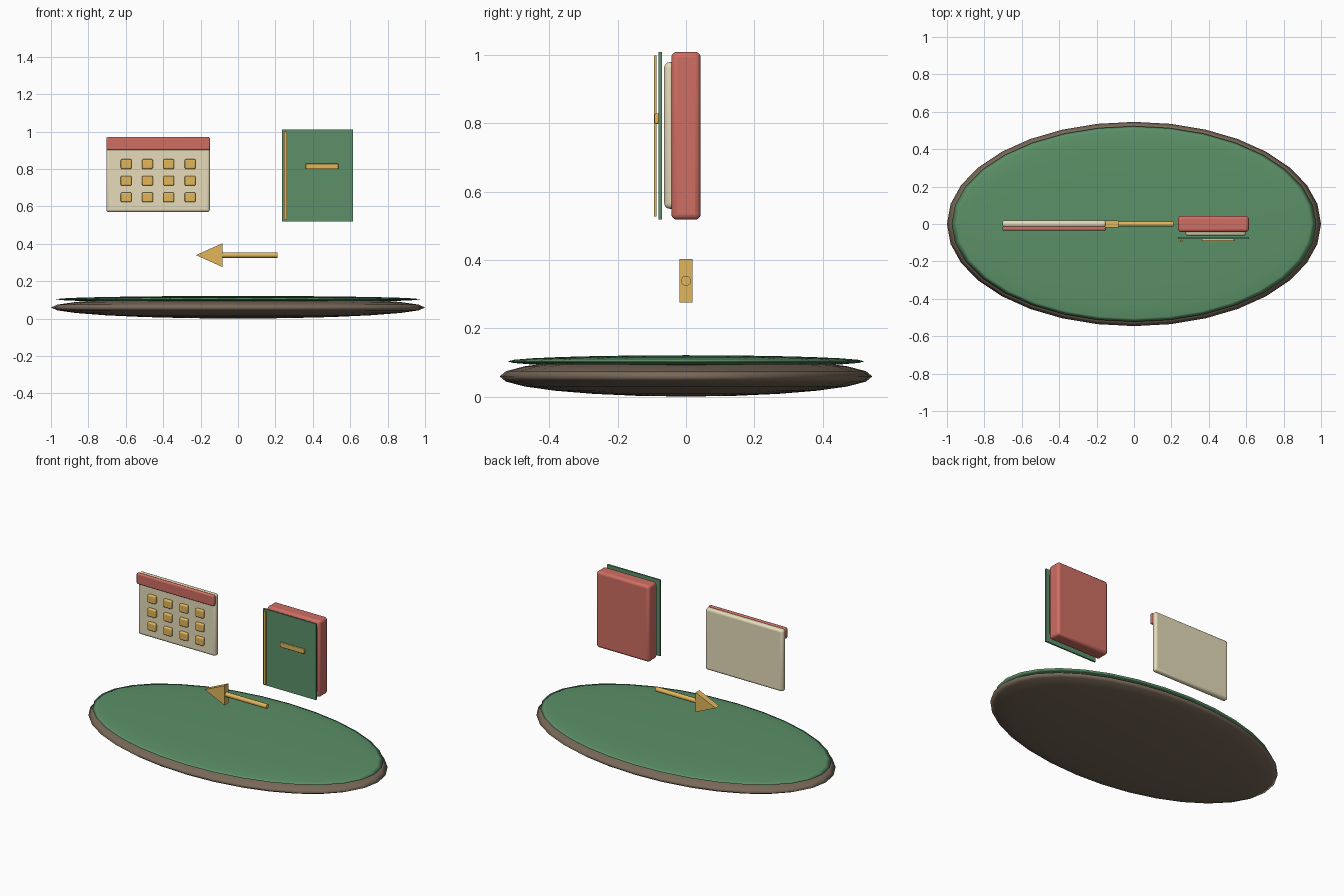
import bpy, bmesh, math

if "Cube" in bpy.data.objects:
    bpy.data.objects.remove(bpy.data.objects["Cube"])


def make_mat(name, rgb):
    m = bpy.data.materials.new(name)
    m.diffuse_color = (*rgb, 1)
    m.use_nodes = True
    m.node_tree.nodes["Principled BSDF"].inputs["Base Color"].default_value = m.diffuse_color
    return m


GREEN = make_mat("green", (0.106, 0.28, 0.138))
RED = make_mat("red", (0.62, 0.155, 0.124))
CREAM = make_mat("cream", (0.79, 0.71, 0.49))
GOLD = make_mat("gold", (0.75, 0.47, 0.105))
BROWN = make_mat("brown", (0.19, 0.14, 0.10))


def add_object(name, bm, mat):
    bmesh.ops.recalc_face_normals(bm, faces=bm.faces)
    me = bpy.data.meshes.new(name)
    bm.to_mesh(me)
    bm.free()
    me.materials.append(mat)
    ob = bpy.data.objects.new(name, me)
    bpy.context.collection.objects.link(ob)
    return ob


def smooth(ob, angle=None):
    bpy.ops.object.select_all(action='DESELECT')
    ob.select_set(True)
    bpy.context.view_layer.objects.active = ob
    if angle is None:
        bpy.ops.object.shade_smooth()
    else:
        bpy.ops.object.shade_smooth_by_angle(angle=math.radians(angle))


def box(name, xs, ys, zs, mat, bevel=0):
    """Box given by its min/max on each axis, with optional rounded edges."""
    bm = bmesh.new()
    bmesh.ops.create_cube(bm, size=1)
    for v in bm.verts:
        v.co = [(lo + hi) / 2 + c * (hi - lo)
                for c, (lo, hi) in zip(v.co, (xs, ys, zs))]
    ob = add_object(name, bm, mat)
    if bevel:
        mod = ob.modifiers.new("bevel", 'BEVEL')
        mod.width = bevel
        mod.segments = 3
        smooth(ob, 35)
    return ob


def disc(name, radii, z, mat):
    """Flattened ellipsoid."""
    bm = bmesh.new()
    bmesh.ops.create_uvsphere(bm, u_segments=32, v_segments=12, radius=1)
    for v in bm.verts:
        v.co = (v.co.x * radii[0], v.co.y * radii[1], z + v.co.z * radii[2])
    smooth(add_object(name, bm, mat))


# Oval base with its green top
disc("base", (1.0, 0.546, 0.059), 0.059, BROWN)
disc("base_top", (0.975, 0.523, 0.018), 0.103, GREEN)

# Calendar: sheet, header strip and grid of day tiles
box("calendar_sheet", (-0.704, -0.15), (-0.017, 0.02), (0.569, 0.967), CREAM, 0.014)
box("calendar_header", (-0.704, -0.15), (-0.035, -0.012), (0.9, 0.97), RED, 0.008)
for r, z in enumerate((0.826, 0.737, 0.648)):
    for c in range(4):
        x = -0.598 + c * 0.114
        box(f"day_tile_{r}_{c}", (x - 0.029, x + 0.029), (-0.034, -0.010),
            (z - 0.026, z + 0.026), GOLD, 0.007)

# Book: block, pages, front cover, spine strip and title bar
box("book_block", (0.235, 0.614), (-0.043, 0.043), (0.518, 1.01), RED, 0.016)
box("book_pages", (0.275, 0.6), (-0.064, -0.025), (0.55, 0.98), CREAM, 0.016)
box("book_cover", (0.235, 0.614), (-0.080, -0.070), (0.518, 1.01), GREEN)
box("spine_strip", (0.247, 0.263), (-0.094, -0.086), (0.528, 0.999), GOLD)
box("title_bar", (0.362, 0.537), (-0.092, -0.079), (0.799, 0.829), GOLD, 0.004)

# Arrow shaft
bm = bmesh.new()
bmesh.ops.create_cone(bm, cap_ends=True, segments=10, radius1=0.015,
                      radius2=0.015, depth=0.295)
for v in bm.verts:
    v.co = (0.0625 + v.co.z, v.co.x, 0.339 + v.co.y)
smooth(add_object("arrow_shaft", bm, GOLD), 40)

# Arrow head: triangular prism pointing to -x
bm = bmesh.new()
tri = bm.faces.new([bm.verts.new((x, -0.019, z)) for x, z in
                    ((-0.225, 0.339), (-0.082, 0.403), (-0.082, 0.275))])
ext = bmesh.ops.extrude_face_region(bm, geom=[tri])["geom"]
bmesh.ops.translate(bm, vec=(0, 0.038, 0),
                    verts=[g for g in ext if isinstance(g, bmesh.types.BMVert)])
add_object("arrow_head", bm, GOLD)
